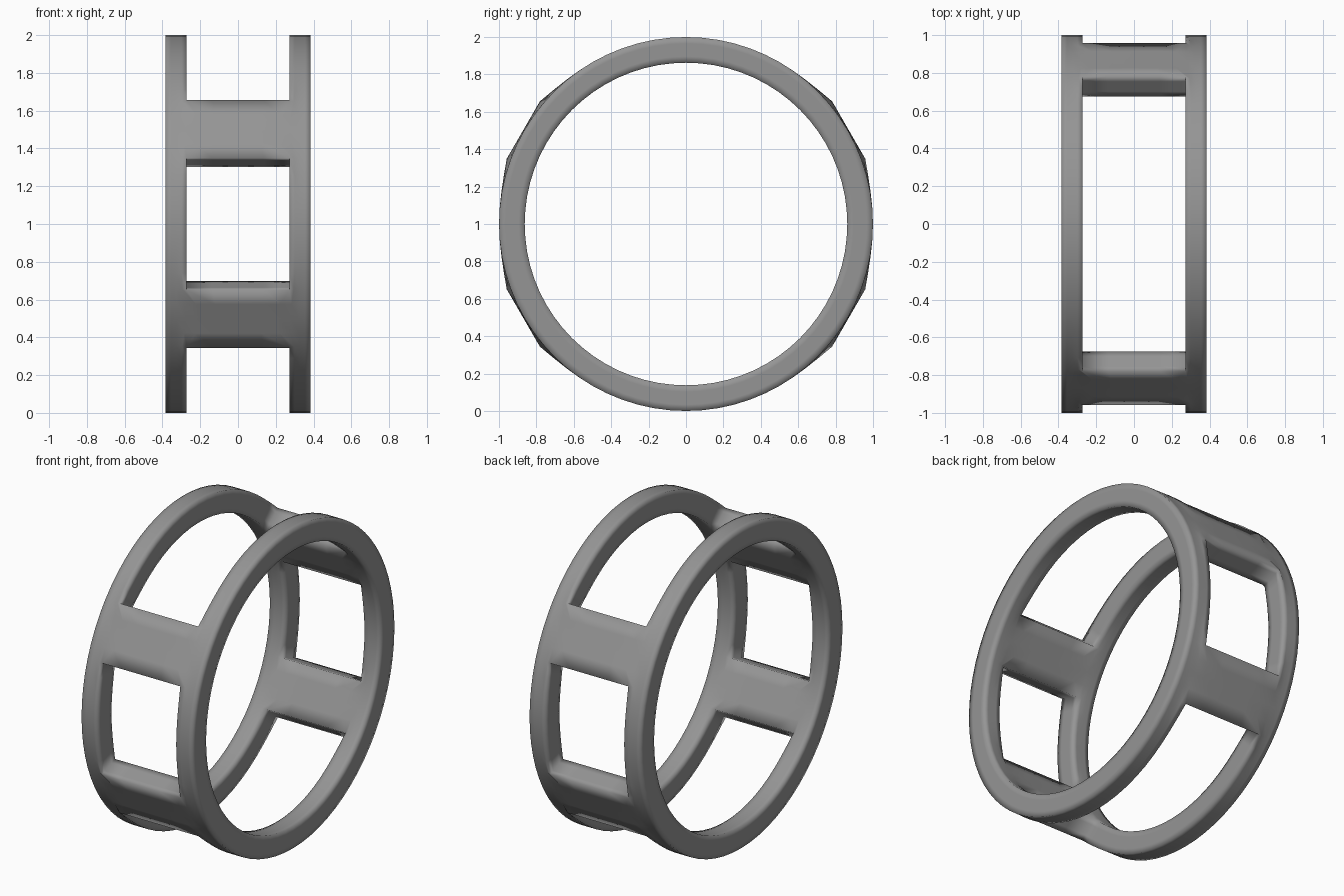
import bpy, bmesh, math

if "Cube" in bpy.data.objects:
    bpy.data.objects.remove(bpy.data.objects["Cube"])

SEGMENTS = 18                      # 20 degree cage segments
R_IN, R_OUT = 0.88, 1.02           # cage radii (smooth to about 0.86 and 1.0)
XS = (-0.383, -0.272, 0.272, 0.383)
BARS = {1, 7, 10, 16}              # segments where a bar joins both rings

bm = bmesh.new()

# Cage points: two radii, four positions across the width
grid = {}
for s in range(SEGMENTS):
    a = math.tau * s / SEGMENTS
    for c, x in enumerate(XS):
        for k, r in enumerate((R_IN, R_OUT)):
            grid[s, c, k] = bm.verts.new((x, r * math.cos(a), 1 + r * math.sin(a)))


def solid(s, c):
    """True where the band has material."""
    return c in (0, 2) or (c == 1 and s % SEGMENTS in BARS)


def face(*keys):
    bm.faces.new([grid[s % SEGMENTS, c, k] for s, c, k in keys])


# Two rings and four bars, with walls wherever a cell borders an opening
for s in range(SEGMENTS):
    for c in range(3):
        if not solid(s, c):
            continue
        n = s + 1
        for k in (0, 1):
            face((s, c, k), (n, c, k), (n, c + 1, k), (s, c + 1, k))
        if not solid(s, c - 1):
            face((s, c, 0), (n, c, 0), (n, c, 1), (s, c, 1))
        if not solid(s, c + 1):
            face((s, c + 1, 0), (n, c + 1, 0), (n, c + 1, 1), (s, c + 1, 1))
        for t, neighbour in ((s, s - 1), (n, n)):
            if not solid(neighbour, c):
                face((t, c, 0), (t, c + 1, 0), (t, c + 1, 1), (t, c, 1))

bmesh.ops.recalc_face_normals(bm, faces=bm.faces[:])

# Crease every hard corner so only the circular direction is rounded
crease = bm.edges.layers.float.new("crease_edge")
for e in bm.edges:
    if e.calc_face_angle(0) > math.radians(40):
        e[crease] = 1.0
for f in bm.faces:
    f.smooth = True

mesh = bpy.data.meshes.new("ring_frame")
bm.to_mesh(mesh)
bm.free()
ring_frame = bpy.data.objects.new("ring_frame", mesh)
bpy.context.collection.objects.link(ring_frame)
sub = ring_frame.modifiers.new("rounding", 'SUBSURF')
sub.levels = sub.render_levels = 2

# Dark grey finish
dark_grey = bpy.data.materials.new("dark_grey")
dark_grey.diffuse_color = (0.3, 0.3, 0.3, 1)
dark_grey.use_nodes = True
dark_grey.node_tree.nodes["Principled BSDF"].inputs["Base Color"].default_value = dark_grey.diffuse_color
mesh.materials.append(dark_grey)
